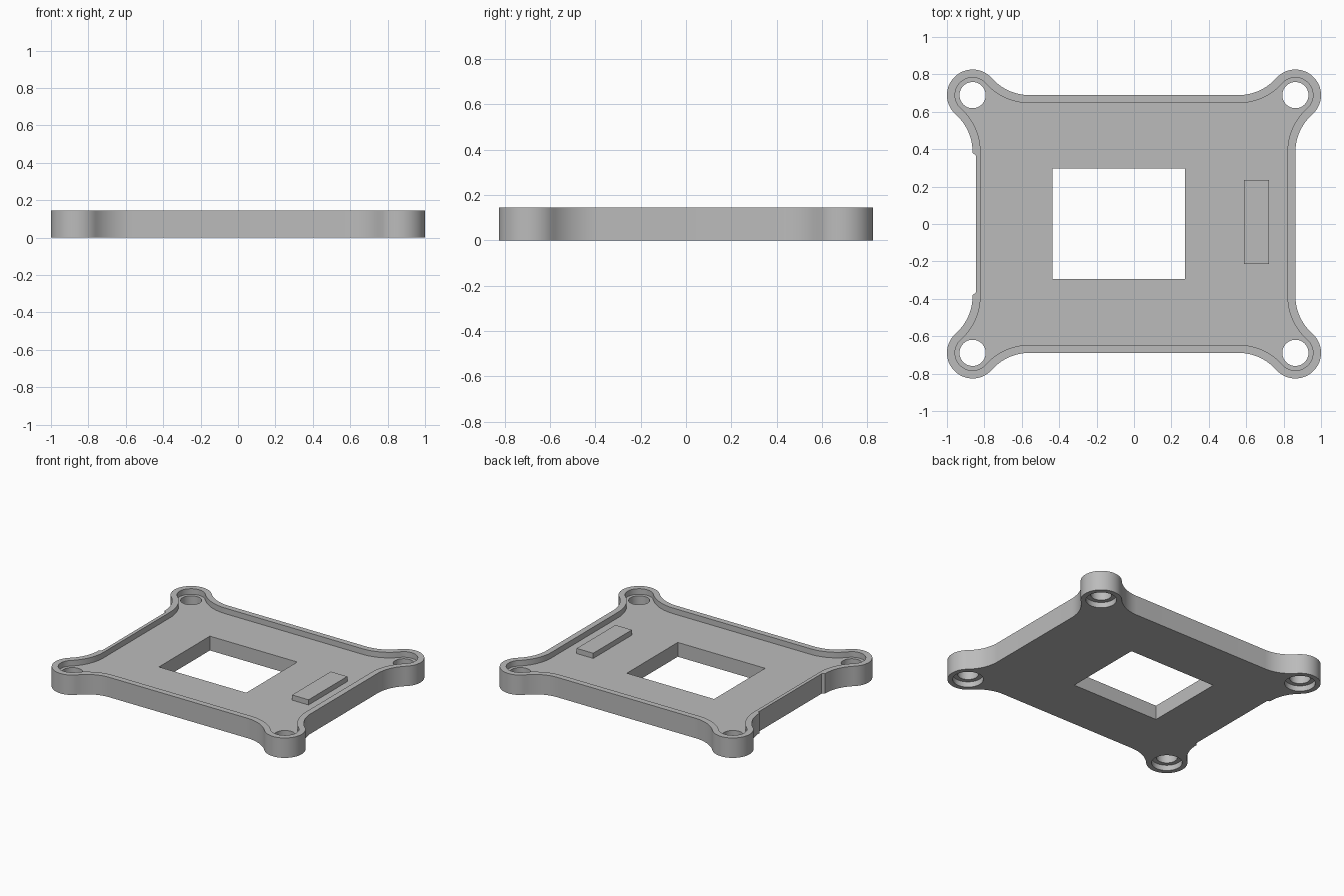
import bpy, bmesh, math

cube = bpy.data.objects.get("Cube")
if cube:
    bpy.data.objects.remove(cube, do_unlink=True)

# Main dimensions
HEIGHT, FLOOR = 0.146, 0.105
CX, CY = 0.863, 0.689          # corner hole centres
LUG_R, FILLET_R, RIM = 0.137, 0.27, 0.043
REACH = math.sqrt(2 * FILLET_R * LUG_R + LUG_R ** 2)

grey = bpy.data.materials.new("plain_grey")
grey.use_nodes = True
grey.diffuse_color = (0.5, 0.5, 0.5, 1)
grey.node_tree.nodes["Principled BSDF"].inputs["Base Color"].default_value = (0.5, 0.5, 0.5, 1)


def arc(x, y, r, start, end, steps):
    angles = [start + (end - start) * i / steps for i in range(steps + 1)]
    return [(x + r * math.cos(a), y + r * math.sin(a)) for a in angles]


def outline(inset):
    """Plate outline with four round lugs blended into the straight sides."""
    a = math.atan2(REACH, FILLET_R)
    pi, big, small = math.pi, FILLET_R + inset, LUG_R - inset
    corner = arc(CX + FILLET_R, CY - REACH, big, pi, pi - a, 12)
    corner += arc(CX, CY, small, -a, pi / 2 + a, 32)[1:]
    corner += arc(CX - REACH, CY + FILLET_R, big, a - pi / 2, -pi / 2, 12)[1:]
    loop = []
    for sx, sy in ((1, 1), (-1, 1), (-1, -1), (1, -1)):
        part = [(x * sx, y * sy) for x, y in corner]
        loop += part if sx * sy > 0 else part[::-1]
    return loop


def prism(name, points, z0, z1):
    bm = bmesh.new()
    base = bm.faces.new([bm.verts.new((x, y, z0)) for x, y in points])
    top = bmesh.ops.extrude_face_region(bm, geom=[base])["geom"]
    for v in top:
        if isinstance(v, bmesh.types.BMVert):
            v.co.z = z1
    bmesh.ops.recalc_face_normals(bm, faces=bm.faces)
    mesh = bpy.data.meshes.new(name)
    bm.to_mesh(mesh)
    bm.free()
    mesh.materials.append(grey)
    obj = bpy.data.objects.new(name, mesh)
    bpy.context.collection.objects.link(obj)
    return obj


def rectangle(x0, x1, y0, y1):
    return [(x0, y0), (x1, y0), (x1, y1), (x0, y1)]


def disc(x, y, r):
    return arc(x, y, r, 0, 2 * math.pi, 48)[:-1]


def select_only(obj):
    bpy.ops.object.select_all(action='DESELECT')
    obj.select_set(True)
    bpy.context.view_layer.objects.active = obj


def cut(obj, points, z0, z1):
    cutter = prism("cutter", points, z0, z1)
    cutter.hide_render = True
    mod = obj.modifiers.new("cut", 'BOOLEAN')
    mod.operation, mod.solver, mod.object = 'DIFFERENCE', 'EXACT', cutter
    select_only(obj)
    bpy.ops.object.modifier_apply(modifier=mod.name)
    bpy.data.objects.remove(cutter, do_unlink=True)


# Plate with a recessed floor and raised rim
plate = prism("bracket_plate", outline(0), 0, HEIGHT)
cut(plate, outline(RIM), FLOOR, 0.3)

# Central window
cut(plate, rectangle(-0.437, 0.272, -0.293, 0.298), -0.1, 0.3)

# Thinned rim along one side
cut(plate, [(-0.9, -0.39), (-0.863, -0.38), (-0.845, -0.366),
            (-0.845, 0.366), (-0.863, 0.38), (-0.9, 0.39)], -0.1, 0.3)

# Screw holes, counterbored from below
for sx in (-1, 1):
    for sy in (-1, 1):
        cut(plate, disc(CX * sx, CY * sy, 0.07), -0.1, 0.3)
        cut(plate, disc(CX * sx, CY * sy, 0.102), -0.1, 0.04)

# Raised pad on the floor
pad = prism("raised_pad", rectangle(0.588, 0.722, -0.213, 0.236), FLOOR - 0.005, 0.143)

select_only(plate)
bpy.ops.object.shade_smooth_by_angle(angle=math.radians(30))
